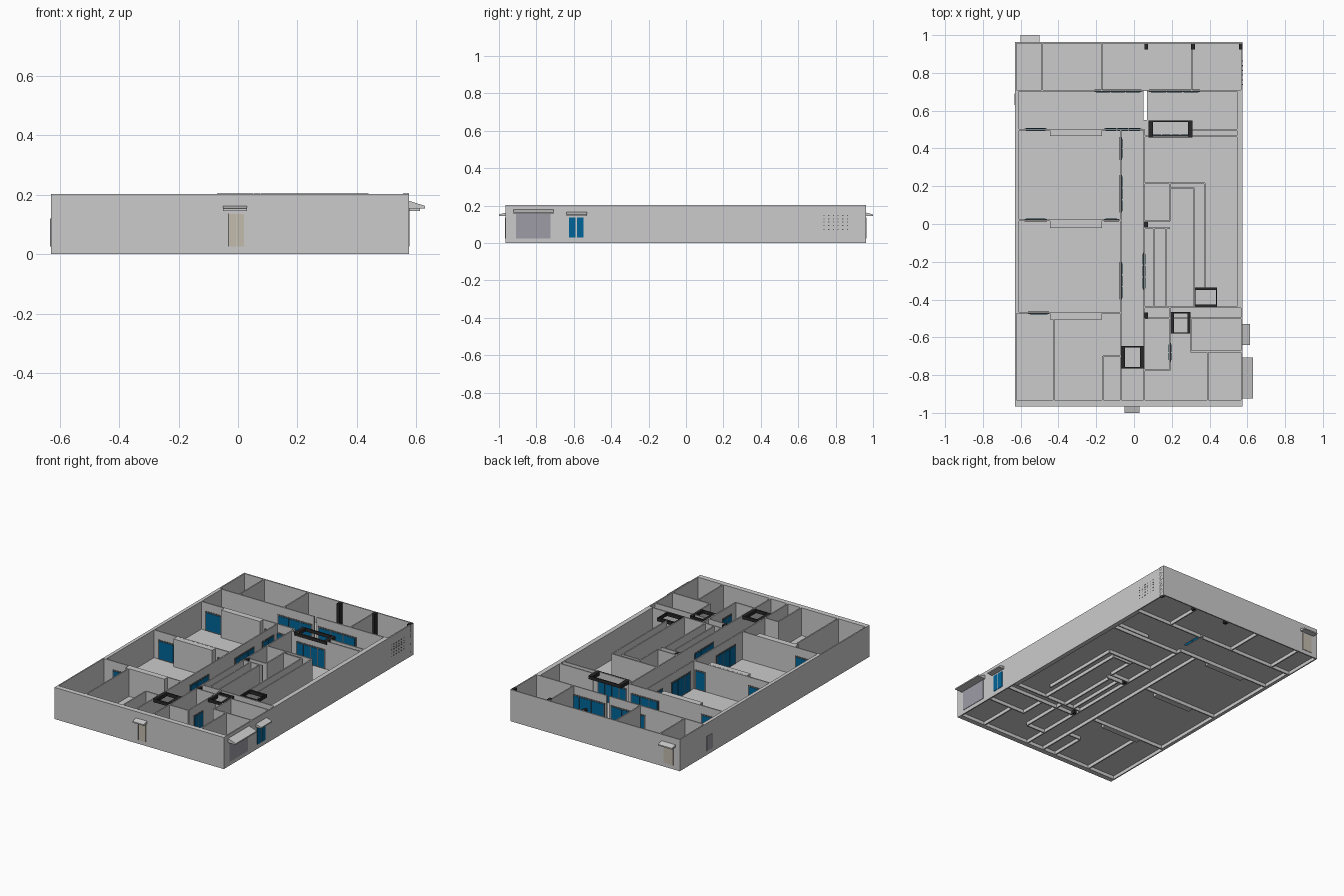
import bpy, bmesh, math

def mat(name, c):
    m = bpy.data.materials.new(name)
    m.diffuse_color = (*c, 1)
    return m

BLUE = mat("blue_glass", (0.0, 0.13, 0.32))
BLACK = mat("black_trim", (0.02, 0.02, 0.02))
BEIGE = mat("beige_door", (0.55, 0.5, 0.42))
LILAC = mat("shutter_grey", (0.34, 0.33, 0.38))
DARK = mat("dark_frame", (0.12, 0.12, 0.12))

H, F = 0.203, 0.025      # wall top, floor level
T = 0.008                # partition thickness
X0, X1, Y0, Y1 = -0.63, 0.575, -0.965, 0.963

def boxes(name, items, m=None):
    """One object from boxes (x0, x1, y0, y1, z0, z1)."""
    bm = bmesh.new()
    for x0, x1, y0, y1, z0, z1 in items:
        r = bmesh.ops.create_cube(bm, size=1)
        for v in r['verts']:
            v.co = ((x0 + x1) / 2 + v.co.x * (x1 - x0),
                    (y0 + y1) / 2 + v.co.y * (y1 - y0),
                    (z0 + z1) / 2 + v.co.z * (z1 - z0))
    me = bpy.data.meshes.new(name)
    bm.to_mesh(me)
    bm.free()
    ob = bpy.data.objects.new(name, me)
    bpy.context.collection.objects.link(ob)
    if m:
        me.materials.append(m)
    return ob

def hwall(y, x0, x1):
    return (x0, x1, y - T / 2, y + T / 2, 0, H)

def vwall(x, y0, y1):
    return (x - T / 2, x + T / 2, y0, y1, 0, H)

# outer shell
boxes("outer_walls", [
    (X0, X1, Y0, -0.932, 0, H), (X0, X1, Y1 - T, Y1, 0, H),
    (X0, X0 + T, Y0, Y1, 0, H), (X1 - T, X1, Y0, Y1, 0, H),
    (X0, -0.608, -0.47, 0.705, 0, H), (0.545, X1, -0.44, 0.705, 0, H)])

# floor slabs, leaving the narrow open slot
boxes("floor", [
    (X0, 0.05, Y0, Y1, F - .003, F), (0.068, X1, Y0, Y1, F - .003, F),
    (0.05, 0.068, Y0, 0.55, F - .003, F), (0.05, 0.068, 0.705, Y1, F - .003, F)])

# partitions running left to right
boxes("cross_partitions", [hwall(*w) for w in [
    (0.705, X0, 0.05), (0.705, 0.068, X1), (0.50, X0, 0.055), (0.50, 0.31, X1), (0.465, 0.055, X1),
    (0.02, X0, -0.07), (-0.47, X0, -0.07), (-0.70, -0.165, -0.07),
    (0.217, 0.055, 0.375), (0.19, 0.19, 0.32), (0.015, 0.055, 0.19),
    (-0.022, 0.055, 0.19), (-0.44, 0.055, X1), (-0.50, 0.055, X1),
    (-0.675, 0.30, X1), (-0.775, 0.055, 0.19)]])

# partitions running front to back
boxes("long_partitions", [vwall(*w) for w in [
    (-0.485, 0.705, Y1), (-0.17, 0.705, Y1), (0.305, 0.705, Y1),
    (-0.07, Y0, 0.50), (0.053, Y0, 0.50), (-0.426, Y0, -0.47), (-0.165, Y0, -0.70),
    (0.375, -0.335, 0.217), (0.32, -0.44, 0.19), (0.19, 0.015, 0.217),
    (0.105, -0.44, -0.022), (0.17, -0.44, -0.022),
    (0.30, -0.675, -0.50), (0.39, Y0, -0.675), (0.19, -0.775, -0.44)]])

# shallow built-in cupboards against the left room walls
boxes("wall_cupboards", [(-0.445, -0.17, y - 0.035, y, 0, H) for y in (0.50, 0.015, -0.47)])

# columns
boxes("columns", [(x - .01, x + .01, y - .016, y + .016, 0, H + .001) for x, y in
                  [(0.065, 0.94), (0.312, 0.94), (0.565, 0.94), (0.064, -0.003), (0.064, -0.485)]], BLACK)

# square passage frames at wall tops (rings)
rings = []
for x0, x1, y0, y1, sx, sy in [(-0.07, 0.053, -0.765, -0.645, .022, .008),
                               (0.193, 0.30, -0.58, -0.467, .018, .006),
                               (0.32, 0.44, -0.44, -0.335, .006, .014),
                               (0.077, 0.31, 0.457, 0.548, .024, .007)]:
    z = (H - 0.02, H + 0.001)
    rings += [(x0, x0 + sx, y0, y1, *z), (x1 - sx, x1, y0, y1, *z),
              (x0, x1, y0, y0 + sy, *z), (x0, x1, y1 - sy, y1, *z)]
boxes("passage_frames", rings, BLACK)

# glazed doors and windows: (axis, wall position, from, to, panes, z0, z1)
openings = [
    ('y', 0.705, -0.21, 0.04, 3, F, .15), ('y', 0.705, 0.08, 0.35, 3, F, .15),
    ('y', 0.50, -0.58, -0.46, 1, F, .15), ('y', 0.50, -0.16, 0.04, 3, F, .15),
    ('y', 0.465, 0.09, 0.30, 4, F, .15), ('y', 0.02, -0.58, -0.46, 1, F, .15),
    ('y', 0.02, -0.16, -0.08, 1, F, .15), ('y', -0.47, -0.56, -0.45, 1, F, .15),
    ('x', -0.07, 0.06, 0.26, 3, F, .15), ('x', -0.07, -0.40, -0.20, 3, F, .15),
    ('x', -0.07, 0.34, 0.46, 2, F, .15), ('x', 0.053, -0.35, -0.15, 3, F, .15),
    ('x', 0.19, -0.73, -0.63, 2, F, .15)]
frames, panes = [], []
for ax, p, a, b, n, z0, z1 in openings:
    def put(lst, u0, u1, d, lo, hi):
        lst.append((u0, u1, p - d, p + d, lo, hi) if ax == 'y' else (p - d, p + d, u0, u1, lo, hi))
    put(frames, a, b, T / 2 + .002, z0, z1)
    w = (b - a - .012) / n
    for i in range(n):
        put(panes, a + .006 + i * w + .003, a + .006 + (i + 1) * w - .003, T / 2 + .004, z0 + .006, z1 - .008)
boxes("door_frames", frames, DARK)
boxes("door_glass", panes, BLUE)

# exterior doors
boxes("front_door", [(-0.031, -0.005, Y0 - .003, Y0, F, .135),
                     (-0.003, 0.02, Y0 - .003, Y0, F, .135)], BEIGE)
boxes("front_door_jamb", [(-0.034, -0.031, Y0 - .004, Y0, F, .137)], DARK)
boxes("back_door", [(-0.585, -0.515, Y1, Y1 + .003, F, .135)], BEIGE)
boxes("left_door", [(X0 - .002, X0, 0.63, 0.69, F, .12)], LILAC)
boxes("loading_shutter", [(X1, X1 + .003, -0.91, -0.725, F, .155)], LILAC)
boxes("side_door", [(X1, X1 + .003, -0.626, -0.59, F + .004, .135),
                    (X1, X1 + .003, -0.584, -0.547, F + .004, .135)], BLUE)

# sloping canopies: local wedge, turned to face outward
def canopy(name, x, y, width, depth, z0, z1, turn):
    ob = boxes(name, [(-width / 2, width / 2, -depth, 0, z0, z1)])
    for v in ob.data.vertices:
        if v.co.y < -depth / 2:
            v.co.z = z0 + (0.008 if v.co.z > (z0 + z1) / 2 else 0)
    ob.location = (x, y, 0)
    ob.rotation_euler.z = turn

canopy("front_canopy", -0.01, Y0, 0.08, 0.035, .145, .162, 0)
canopy("back_canopy", -0.55, Y1, 0.10, 0.037, .145, .162, math.pi)
canopy("loading_canopy", X1, -0.815, 0.215, 0.055, .154, .180, math.pi / 2)
canopy("side_door_canopy", X1, -0.585, 0.11, 0.038, .145, .165, math.pi / 2)

# vent holes on the right wall
boxes("vent_holes", [(X1 - .001, X1 + .001, 0.735 + i * .025, 0.741 + i * .025, z, z + .006)
                     for i in range(6) for z in (.07, .09, .11, .125, .143)], DARK)
